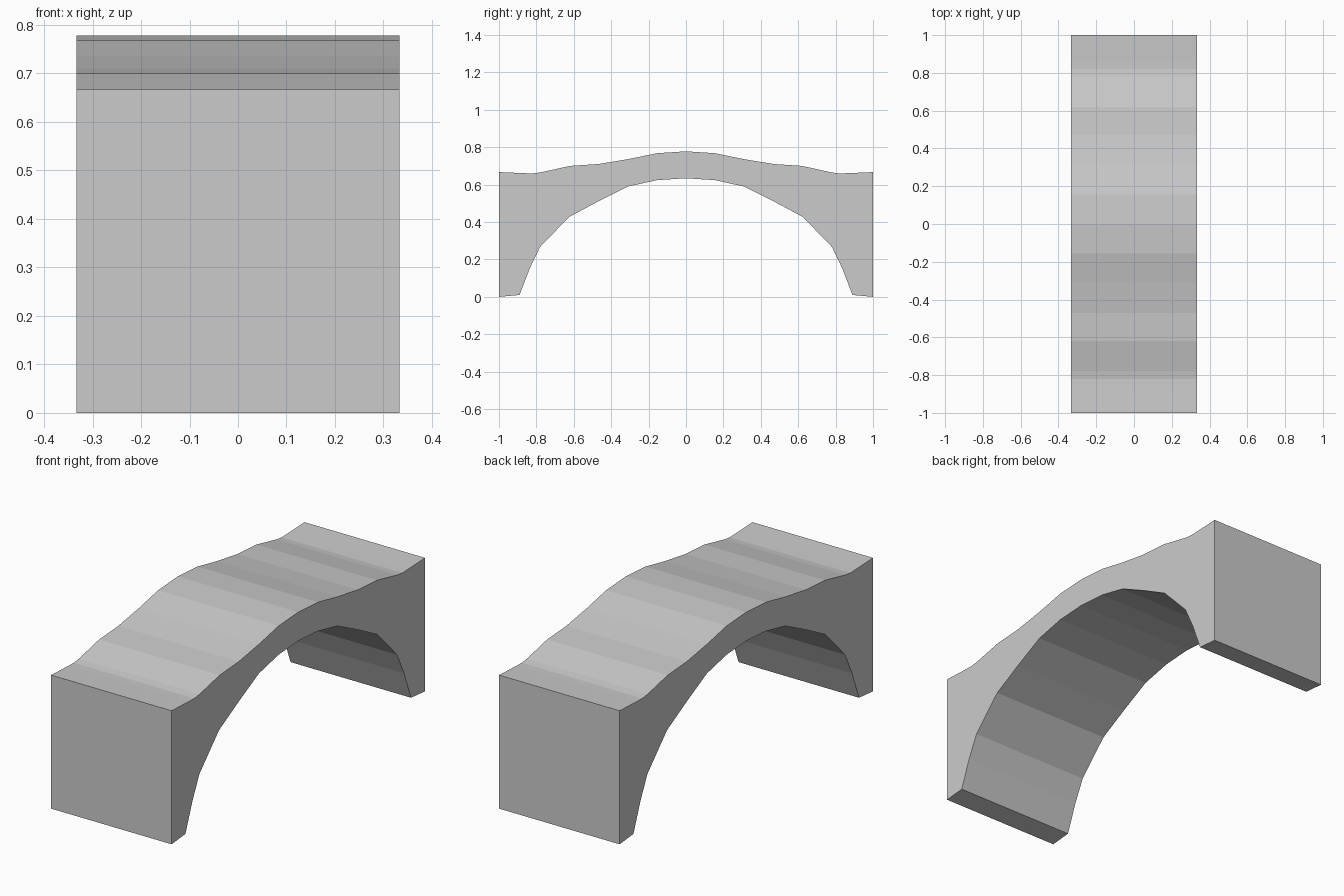
import bpy
import bmesh

if "Cube" in bpy.data.objects:
    bpy.data.objects.remove(bpy.data.objects["Cube"])

HALF_WIDTH = 0.333

# Half profile of the deck, from the crown to the end (y, z)
deck = [(0, 0.778), (0.155, 0.768), (0.31, 0.736), (0.47, 0.71), (0.62, 0.70),
        (0.78, 0.665), (0.82, 0.66), (0.86, 0.661), (1, 0.667)]
# Half profile of the arch underside, from the foot to the crown
arch = [(1, 0), (0.89, 0.01), (0.835, 0.153), (0.78, 0.267), (0.625, 0.427),
        (0.47, 0.51), (0.31, 0.59), (0.155, 0.624), (0, 0.634)]

# Mirror the half profile into a closed outline
half = deck + arch
outline = half + [(-y, z) for y, z in reversed(half) if y > 0]

# Extrude the outline across the width of the bridge
bm = bmesh.new()
side = bm.faces.new([bm.verts.new((-HALF_WIDTH, y, z)) for y, z in outline])
extruded = bmesh.ops.extrude_face_region(bm, geom=[side], use_keep_orig=True)
verts = [v for v in extruded["geom"] if isinstance(v, bmesh.types.BMVert)]
bmesh.ops.translate(bm, verts=verts, vec=(2 * HALF_WIDTH, 0, 0))
bmesh.ops.recalc_face_normals(bm, faces=bm.faces)

mesh = bpy.data.meshes.new("arched_bridge")
bm.to_mesh(mesh)
bm.free()
bridge = bpy.data.objects.new("arched_bridge", mesh)
bpy.context.collection.objects.link(bridge)

# Plain stone colour
stone = bpy.data.materials.new("light_grey_stone")
stone.diffuse_color = (0.6, 0.6, 0.6, 1)
stone.use_nodes = True
stone.node_tree.nodes["Principled BSDF"].inputs["Base Color"].default_value = stone.diffuse_color
mesh.materials.append(stone)
